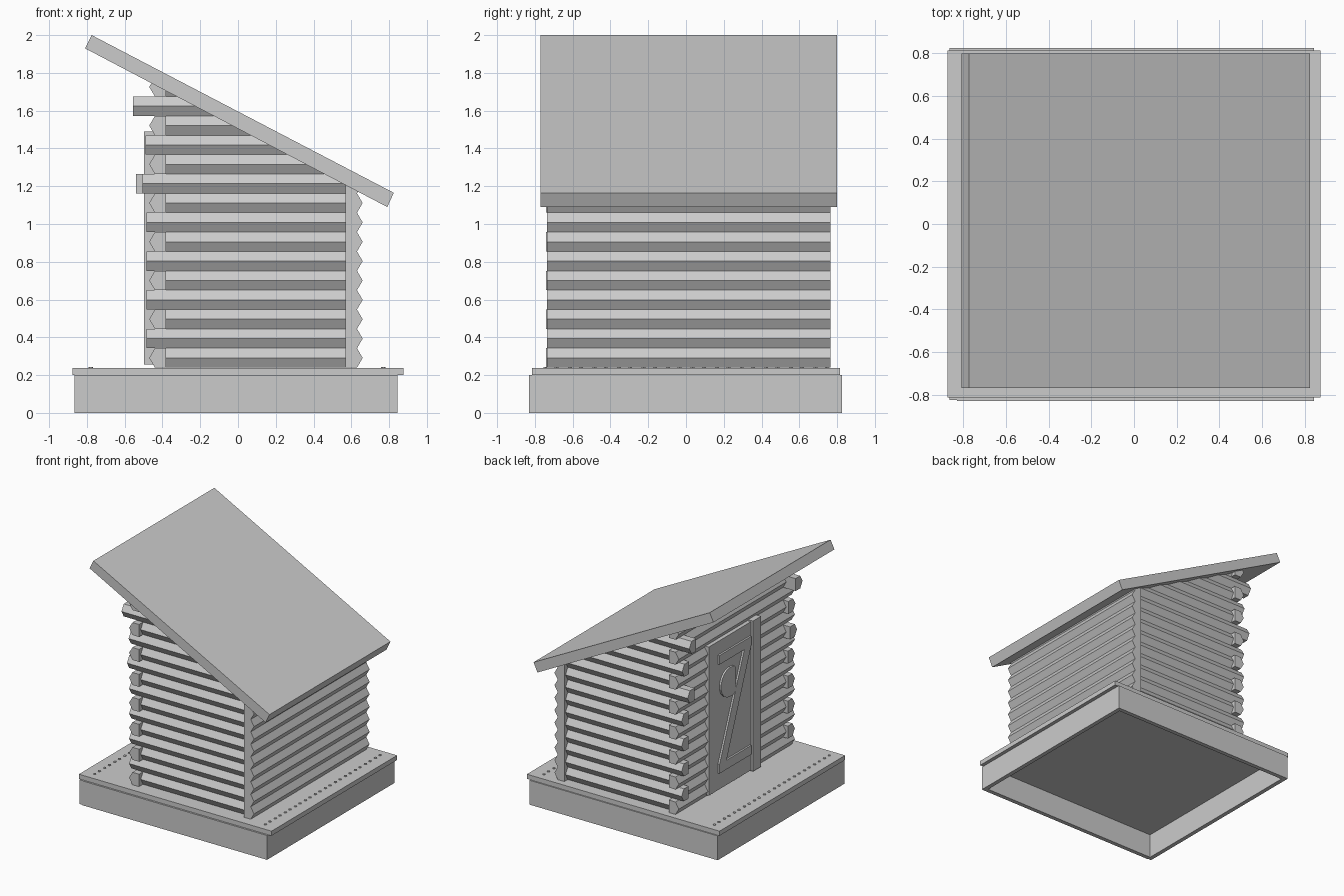
import bpy
import bmesh
import math

cube = bpy.data.objects.get("Cube")
if cube:
    bpy.data.objects.remove(cube)

GREY = (0.6, 0.6, 0.6, 1)
grey = bpy.data.materials.new("plain_grey")
grey.use_nodes = True
grey.diffuse_color = GREY
grey.node_tree.nodes["Principled BSDF"].inputs["Base Color"].default_value = GREY

PITCH = 0.1025          # height of one log course
FIRST = 0.291           # centre of the lowest course
SLOPE = 0.525           # fall of the roof towards +x
EAVE = 1.505            # height of the roof underside at x = 0


def add_prism(bm, axis, outline, start, end):
    """Extrude a 2D outline along an axis; outline uses the other two axes in order."""
    def place(p, d):
        return {"x": (d, p[0], p[1]), "y": (p[0], d, p[1]), "z": (p[0], p[1], d)}[axis]
    a = [bm.verts.new(place(p, start)) for p in outline]
    b = [bm.verts.new(place(p, end)) for p in outline]
    bm.faces.new(a)
    bm.faces.new(b[::-1])
    for i in range(len(a)):
        j = (i + 1) % len(a)
        bm.faces.new((a[i], b[i], b[j], a[j]))


def rect(u0, u1, v0, v1):
    return [(u0, v0), (u1, v0), (u1, v1), (u0, v1)]


def finish(name, bm):
    bmesh.ops.recalc_face_normals(bm, faces=bm.faces[:])
    mesh = bpy.data.meshes.new(name)
    bm.to_mesh(mesh)
    bm.free()
    mesh.materials.append(grey)
    obj = bpy.data.objects.new(name, mesh)
    bpy.context.collection.objects.link(obj)
    return obj


def prism(name, axis, outline, start, end):
    bm = bmesh.new()
    add_prism(bm, axis, outline, start, end)
    return finish(name, bm)


def log_outline(centre, side, z):
    """Log with a pointed outer edge and a flat inner face."""
    h = PITCH / 2
    return [(centre - side * 0.03, z - h), (centre + side * 0.03, z - h),
            (centre + side * 0.06, z), (centre + side * 0.03, z + h),
            (centre - side * 0.03, z + h)]


def log_wall(name, axis, centre, side, span):
    """Stack logs, then trim them along the sloping roof."""
    bm = bmesh.new()
    for row in range(15):
        add_prism(bm, axis, log_outline(centre, side, FIRST + row * PITCH), *span(row))
    cut = bmesh.ops.bisect_plane(
        bm, geom=bm.verts[:] + bm.edges[:] + bm.faces[:],
        plane_co=(0, 0, EAVE + 0.01), plane_no=(SLOPE, 0, 1), clear_outer=True)
    edges = [e for e in cut["geom_cut"] if isinstance(e, bmesh.types.BMEdge)]
    bmesh.ops.holes_fill(bm, edges=edges)
    return finish(name, bm)


# Log walls, crossing at the door-side corners
def cross_span(long_ends):
    def span(row):
        return (long_ends.get(row, -0.485) if row % 2 else -0.38, 0.575)
    return span


log_wall("front_log_wall", "x", -0.66, -1, cross_span({9: -0.505, 11: -0.49, 13: -0.555}))
log_wall("back_log_wall", "x", 0.69, 1, cross_span({9: -0.54, 11: -0.49, 13: -0.555}))
log_wall("low_log_wall", "y", 0.60, 1, lambda row: (-0.735, 0.765))
log_wall("door_log_wall", "y", -0.41, -1,
         lambda row: (-0.65, 0.68) if row % 2 else (-0.742, 0.765))

# Sloping roof slab
prism("roof", "y", [(-0.81, 1.93), (0.79, 1.09), (0.825, 1.165), (-0.775, 2.0)], -0.77, 0.80)

# Base: four skirting boards lapped around, open below, and a deck on top
SKIRT = {
    "front_skirt": (-0.83, 0.845, -0.83, -0.795),
    "right_skirt": (0.81, 0.845, -0.795, 0.825),
    "back_skirt": (-0.865, 0.81, 0.79, 0.825),
    "left_skirt": (-0.865, -0.83, -0.825, 0.79),
}
for board, bounds in SKIRT.items():
    prism(board, "z", rect(*bounds), 0, 0.2)
prism("deck", "z", rect(-0.875, 0.875, -0.815, 0.815), 0.2, 0.238)

# Nail heads in pairs along both deck edges
nails = bmesh.new()
for x in (-0.78, 0.77):
    for i in range(12):
        for offset in (-0.03, 0.03):
            y = -0.715 + i * 0.13 + offset
            ring = [(x + 0.012 * math.cos(k * math.pi / 3),
                     y + 0.012 * math.sin(k * math.pi / 3)) for k in range(6)]
            add_prism(nails, "z", ring, 0.23, 0.243)
finish("deck_nails", nails)

# Door slab and its jambs
prism("door", "x", rect(-0.17, 0.386, 0.26, 1.48), -0.478, -0.44)
prism("door_jamb", "x", rect(-0.264, -0.16, 0.255, 1.49), -0.497, -0.44)

# Z-shaped brace on the door
brace = bmesh.new()
add_prism(brace, "x", rect(-0.145, 0.27, 1.295, 1.37), -0.493, -0.47)
add_prism(brace, "x", rect(-0.145, 0.27, 0.40, 0.475), -0.493, -0.47)
add_prism(brace, "x", [(0.27, 0.47), (0.18, 0.47), (-0.145, 1.30), (-0.055, 1.30)],
          -0.493, -0.47)
finish("door_brace", brace)

# Crescent on the door
angles = [math.radians(50 + 20 * i) for i in range(14)]
tip = math.cos(angles[0])
outer = [(0.13 - 0.12 * math.cos(a), 1.10 + 0.12 * math.sin(a)) for a in angles]
inner = [(0.13 - 0.12 * (tip + 0.65 * (math.cos(a) - tip)), 1.10 + 0.12 * math.sin(a))
         for a in angles[-2:0:-1]]
prism("door_crescent", "x", outer + inner, -0.493, -0.47)
